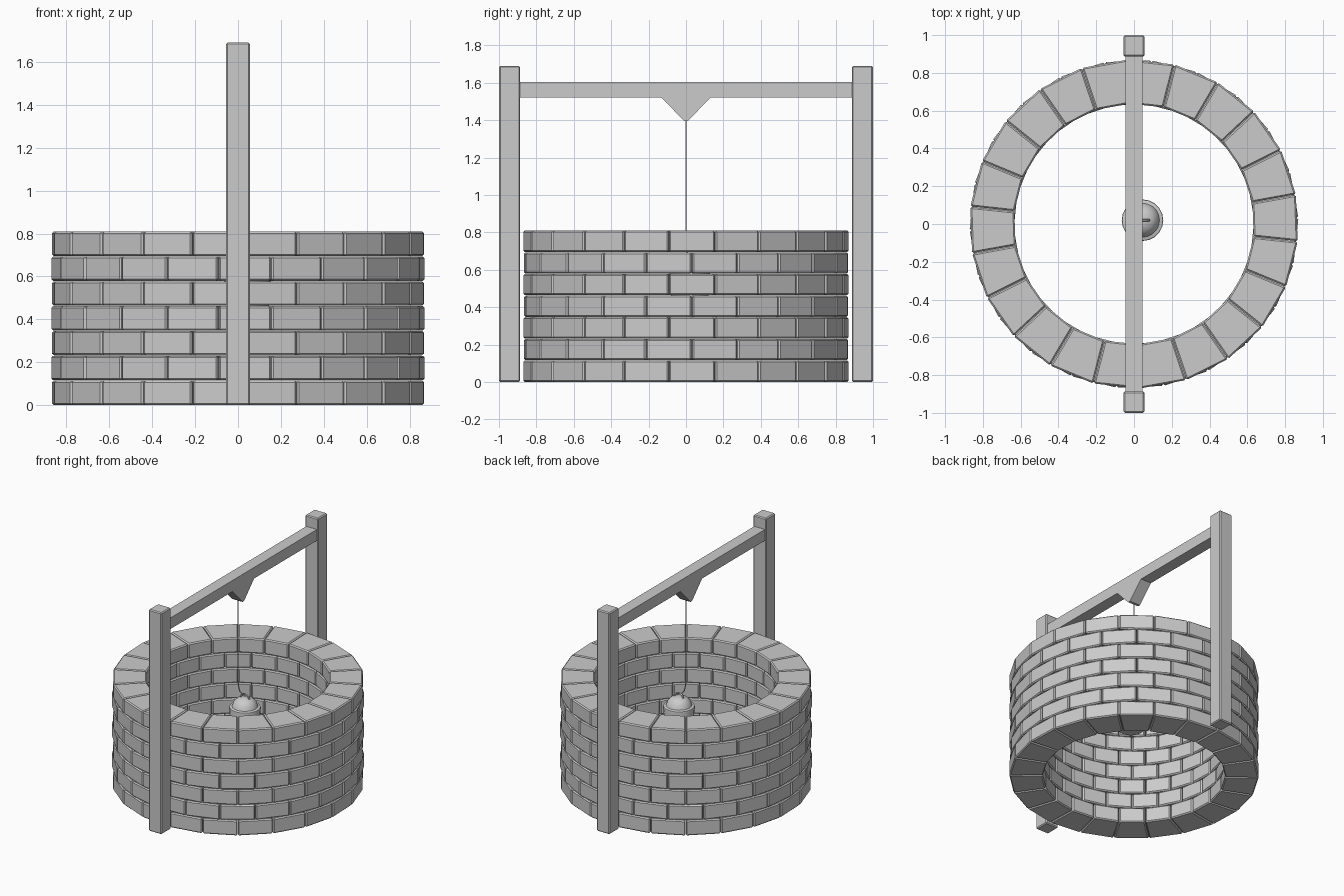
import bpy, bmesh, math
from math import cos, sin, radians, pi

if "Cube" in bpy.data.objects:
    bpy.data.objects.remove(bpy.data.objects["Cube"])


def make(name, verts, faces, bevel=0):
    me = bpy.data.meshes.new(name)
    me.from_pydata(verts, [], faces)
    bm = bmesh.new()
    bm.from_mesh(me)
    bmesh.ops.recalc_face_normals(bm, faces=bm.faces)
    bm.to_mesh(me)
    bm.free()
    ob = bpy.data.objects.new(name, me)
    bpy.context.collection.objects.link(ob)
    if bevel:
        m = ob.modifiers.new("bevel", "BEVEL")
        m.width, m.segments = bevel, 1
    return ob


def prism(name, profile, x, bevel=0):
    """Extrude a (y, z) profile from -x to x."""
    n = len(profile)
    verts = [(s * x, y, z) for s in (-1, 1) for y, z in profile]
    faces = [tuple(range(n)), tuple(range(n, 2 * n))]
    faces += [(i, (i + 1) % n, (i + 1) % n + n, i + n) for i in range(n)]
    return make(name, verts, faces, bevel)


def tube(name, points, radius):
    cu = bpy.data.curves.new(name, "CURVE")
    cu.dimensions = "3D"
    cu.bevel_depth, cu.bevel_resolution, cu.use_fill_caps = radius, 1, True
    sp = cu.splines.new("POLY")
    sp.points.add(len(points) - 1)
    for p, co in zip(sp.points, points):
        p.co = (*co, 1)
    ob = bpy.data.objects.new(name, cu)
    bpy.context.collection.objects.link(ob)
    return ob


# Brick courses, each turned half a brick from the last
ROWS, COUNT, R_IN, R_OUT = 7, 22, 0.637, 0.871
PITCH, STEP = 0.81 / ROWS, 2 * pi / COUNT
for row in range(ROWS):
    verts, faces = [], []
    z0, z1 = row * PITCH + 0.001 * (row > 0), (row + 1) * PITCH - 0.001
    for k in range(COUNT):
        a = radians(10.3) + (k + 0.5 * (row % 2)) * STEP
        b = len(verts)
        for z in (z0, z1):
            for r, t in ((R_IN, a), (R_OUT, a), (R_OUT, a + STEP), (R_IN, a + STEP)):
                gap = 0.002 if t == a else -0.002   # narrow joint
                verts.append((r * cos(t + gap), r * sin(t + gap), z))
        quads = [(0, 1, 2, 3), (4, 5, 6, 7)]
        quads += [(i, (i + 1) % 4, (i + 1) % 4 + 4, i + 4) for i in range(4)]
        faces += [tuple(b + i for i in q) for q in quads]
    make(f"brick_course_{row + 1}", verts, faces, 0.008)

# Posts, crossbeam and the wedge that holds the rope
for name, s in (("front_post", -1), ("back_post", 1)):
    prism(name, [(s * 0.887, 0), (s * 1.0, 0), (s * 1.0, 1.69), (s * 0.887, 1.69)], 0.055, 0.007)
prism("crossbeam", [(-0.89, 1.52), (0.89, 1.52), (0.89, 1.605), (-0.89, 1.605)], 0.045)
prism("rope_wedge", [(-0.135, 1.525), (0.135, 1.525), (0.01, 1.395), (-0.01, 1.395)], 0.045)

# Rope, slack where it meets the bucket handle
BX, BY = 0.045, 0.02
tube("rope", [(0, 0, 1.40), (0, 0, 0.80), (0.003, 0.001, 0.74),
              (0.012, 0.005, 0.70), (0.028, 0.012, 0.678), (BX, BY, 0.678)], 0.0045)

# Bucket with a domed lid
profile = [(0.09, 0.36), (0.11, 0.575), (0.108, 0.585), (0.09, 0.59),
           (0.08, 0.62), (0.055, 0.645), (0.02, 0.656)]
N = 20
verts = [(BX + r * cos(2 * pi * i / N), BY + r * sin(2 * pi * i / N), z)
         for r, z in profile for i in range(N)]
faces = [(j * N + i, j * N + (i + 1) % N, (j + 1) * N + (i + 1) % N, (j + 1) * N + i)
         for j in range(len(profile) - 1) for i in range(N)]
faces += [tuple(range(N)), tuple(range((len(profile) - 1) * N, len(profile) * N))]
bucket = make("bucket", verts, faces)
bpy.context.view_layer.objects.active = bucket
bucket.select_set(True)
bpy.ops.object.shade_smooth_by_angle(angle=radians(35))

# Handle loop on the lid
tube("bucket_handle", [(BX + 0.036 * cos(pi * i / 10), BY, 0.645 + 0.035 * sin(pi * i / 10))
                       for i in range(11)], 0.006)
